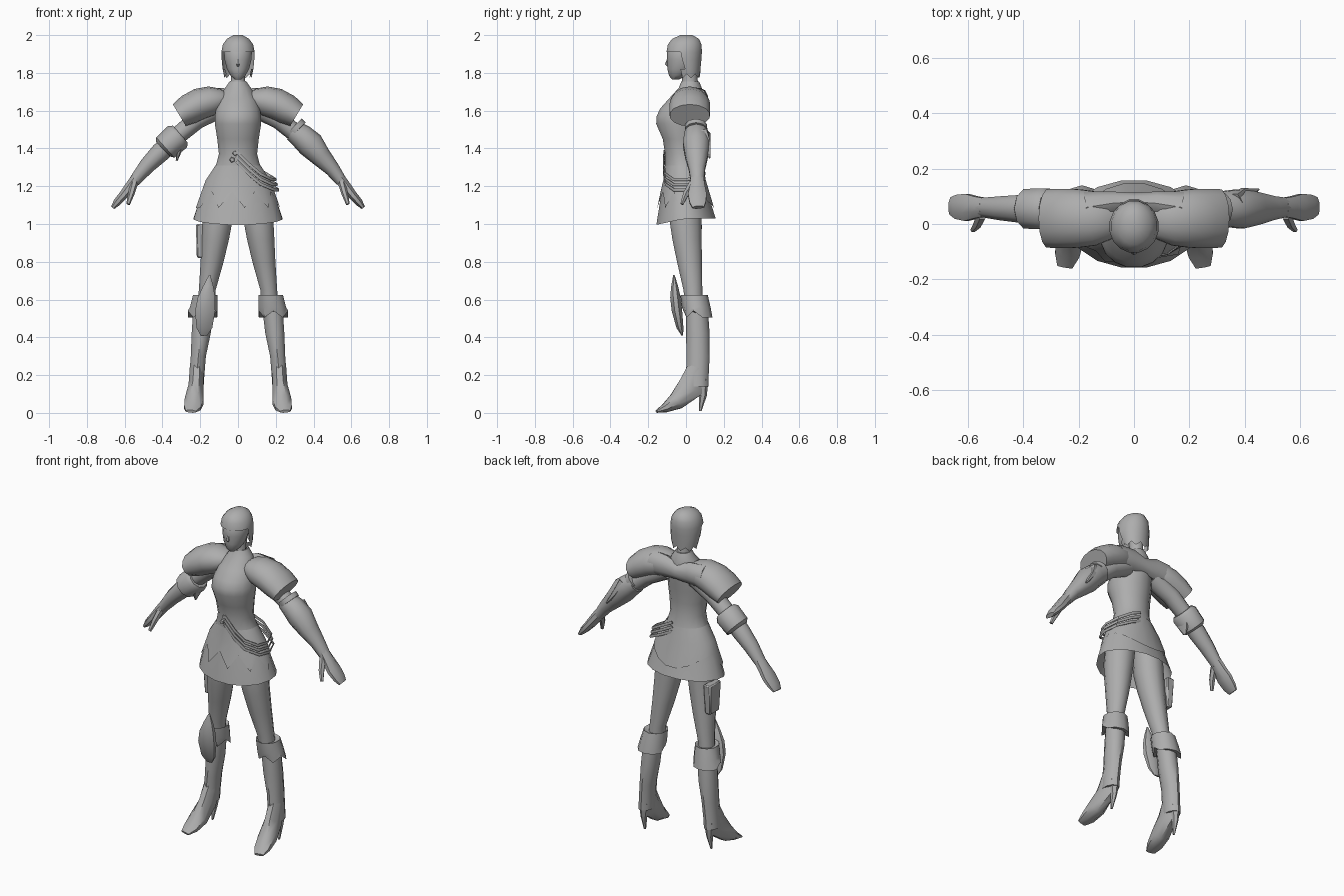
import bpy, bmesh, math
from mathutils import Vector

grey = bpy.data.materials.new("plain grey")
grey.diffuse_color = (0.42, 0.42, 0.42, 1)
X, Y, Z = Vector((1, 0, 0)), Vector((0, 1, 0)), Vector((0, 0, 1))


def finish(name, bm):
    bmesh.ops.recalc_face_normals(bm, faces=bm.faces)
    me = bpy.data.meshes.new(name)
    bm.to_mesh(me)
    bm.free()
    me.materials.append(grey)
    ob = bpy.data.objects.new(name, me)
    bpy.context.collection.objects.link(ob)
    return ob


def loft(name, secs, n=10, side=X, flat=False, caps=True, sx=1, edit=None):
    """Skin elliptical sections (x, y, z, half width along side, half depth).
    flat keeps the sections level, otherwise they follow the path."""
    bm = bmesh.new()
    pts = [Vector(s[:3]) for s in secs]
    rings = []
    for i, s in enumerate(secs):
        t = Z if flat else pts[min(i + 1, len(pts) - 1)] - pts[max(i - 1, 0)]
        w = (side - t * (side.dot(t) / t.dot(t))).normalized()
        u = t.cross(w).normalized()
        ring = []
        for k in range(n):
            a = 2 * math.pi * (k + 0.5) / n
            p = pts[i] + w * s[3] * math.cos(a) + u * s[4] * math.sin(a)
            if edit:
                p = edit(i, k, a, p)
            ring.append(bm.verts.new((p.x * sx, p.y, max(p.z, 0))))
        rings.append(ring)
    for r, q in zip(rings, rings[1:]):
        for k in range(n):
            bm.faces.new((r[k], r[(k + 1) % n], q[(k + 1) % n], q[k]))
    if caps:
        bm.faces.new(rings[0])
        bm.faces.new(rings[-1])
    return finish(name, bm)


def span(z, rx, front, back, x=0):
    """Level section given by its front and back y."""
    return (x, (front + back) / 2, z, rx, (back - front) / 2)


# torso and neck
loft("bodice", [
    span(1.18, .17, -.115, .10), span(1.24, .16, -.113, .10),
    span(1.30, .122, -.112, .085), span(1.37, .103, -.112, .07),
    span(1.45, .112, -.125, .07), span(1.53, .125, -.16, .08),
    span(1.57, .125, -.158, .085), span(1.61, .118, -.14, .09),
    span(1.66, .105, -.095, .095), span(1.72, .07, -.04, .085),
    span(1.755, .045, -.025, .07)], 16, flat=True)
loft("neck", [span(1.72, .048, -.03, .07), span(1.77, .038, -.02, .06),
              span(1.83, .042, -.03, .06)], 10, flat=True)

# skirt with a lower front hem
def skirt_hem(i, k, a, p):
    if i == 0:
        p.z -= .035 * max(0, -math.sin(a))
    return p

loft("skirt", [span(1.03, .24, -.16, .16), span(1.13, .207, -.138, .128),
               span(1.23, .168, -.118, .103)], 16, flat=True, caps=False, edit=skirt_hem)

# pointed jacket tail lying over the skirt
def tail_hem(i, k, a, p):
    if i == 0:
        s = math.sin(a)
        f = 1.0
        if s < -.3:
            f = 1.0 if k % 2 else .25
        elif s > 0:
            f = .3 + .7 * s ** 3
        z = 1.20 - .115 * f
        g = (1.23 - z) / .20
        p = Vector((math.cos(a) * (.174 + .072 * g),
                    -.0075 + .0075 * g + s * (.116 + .05 * g), z))
    return p

loft("jacket_tail", [span(1.10, .21, -.14, .14), span(1.23, .174, -.122, .107),
                     span(1.31, .121, -.113, .086)], 20, flat=True, caps=False, edit=tail_hem)

# head, nose and bobbed hair
loft("face", [span(1.766, .018, -.075, -.035), span(1.785, .04, -.09, .0),
              span(1.82, .06, -.098, .04), span(1.87, .073, -.10, .06),
              span(1.92, .076, -.10, .07), span(1.97, .05, -.06, .05)], 14, flat=True)
loft("nose", [(0, -.09, 1.885, .005, .006), (0, -.102, 1.845, .011, .010),
              (0, -.095, 1.835, .006, .005)], 6, flat=True)

def hair_tips(i, k, a, p):
    if i == 0:
        p.z += .022 * (k % 2)
    return p

hair = loft("hair", [span(1.772, .073, -.045, .075), span(1.82, .083, -.06, .078),
                     span(1.87, .088, -.09, .083), span(1.91, .09, -.105, .086),
                     span(1.95, .082, -.098, .084), span(1.98, .06, -.075, .07),
                     span(2.0, .025, -.03, .035)], 16, flat=True, edit=hair_tips)
bm = bmesh.new()
bm.from_mesh(hair.data)
gone = [f for f in bm.faces if f.calc_center_median().z < 1.895
        and (f.calc_center_median().y < -.015 or len(f.verts) > 4)]
bmesh.ops.delete(bm, geom=gone, context='FACES')
bm.to_mesh(hair.data)
bm.free()

# mantle joining the shoulder guards behind the neck
loft("back_mantle", [(-.17, .06, 1.65, .06, .07), (-.08, .075, 1.655, .045, .065),
                     (0, .08, 1.645, .035, .045), (.08, .075, 1.655, .045, .065),
                     (.17, .06, 1.65, .06, .07)], 10, side=Y)

# parts shared by both sides
for sx, tag in ((1, "left"), (-1, "right")):
    loft(tag + "_shoulder_guard", [
        (.055, .025, 1.665, .055, .03), (.085, .022, 1.66, .078, .058),
        (.14, .02, 1.65, .10, .08), (.20, .02, 1.635, .108, .085),
        (.26, .02, 1.605, .11, .082), (.31, .02, 1.575, .108, .068)],
        14, side=Y, sx=sx)
    loft(tag + "_upper_arm", [(.10, .04, 1.62, .06, .06), (.22, .05, 1.55, .055, .05),
                              (.34, .055, 1.45, .048, .046)], 10, side=Y, sx=sx)
    loft(tag + "_hand", [(.535, .06, 1.245, .036, .032), (.57, .06, 1.20, .043, .03),
                         (.605, .06, 1.155, .053, .026), (.64, .062, 1.115, .047, .022),
                         (.662, .065, 1.088, .034, .012)], 8, side=Y, sx=sx)
    loft(tag + "_thumb", [(.55, .035, 1.215, .022, .02), (.565, .0, 1.16, .017, .017),
                          (.582, -.022, 1.105, .009, .01)], 6, side=Y, sx=sx)
    loft(tag + "_leg", [
        span(.55, .047, -.005, .09, .17), span(.65, .046, -.015, .088, .163),
        span(.80, .063, -.05, .087, .137), span(.92, .075, -.075, .085, .12),
        span(1.02, .082, -.09, .085, .108), span(1.16, .085, -.085, .085, .095)],
        12, flat=True, sx=sx)
    loft(tag + "_boot_shaft", [
        span(.14, .042, -.0, .12, .222), span(.2, .042, .0, .12, .218),
        span(.3, .042, .003, .125, .21), span(.42, .053, .0, .125, .195),
        span(.56, .057, .0, .115, .182)], 10, flat=True, sx=sx)

    # folded boot cuff with an uneven lower edge
    def cuff_edge(i, k, a, p):
        if i == 0:
            p.z += .035 * (k % 2) * (math.sin(a) < 0)
        return p
    loft(tag + "_boot_cuff", [
        span(.505, .082, -.012, .14, .188), span(.56, .077, -.022, .13, .181),
        span(.625, .068, -.03, .115, .173), span(.615, .05, -.01, .095, .17)],
        10, flat=True, sx=sx, edit=cuff_edge)
    loft(tag + "_foot", [
        (.218, .06, .24, .04, .055), (.222, .025, .135, .043, .075),
        (.232, -.05, .062, .054, .05), (.241, -.11, .026, .048, .026),
        (.25, -.155, .008, .03, .008)], 8, sx=sx)
    loft(tag + "_heel", [span(.01, .006, .068, .082, .225), span(.09, .017, .068, .11, .222),
                         span(.18, .032, .06, .12, .22)], 6, flat=True, sx=sx)

# flared gauntlet with an elbow spike and strap on one arm
loft("gauntlet", [
    (.29, .055, 1.495, .06, .056), (.335, .055, 1.465, .068, .066),
    (.385, .055, 1.42, .074, .072), (.44, .056, 1.355, .062, .055),
    (.50, .058, 1.29, .045, .04), (.548, .06, 1.225, .036, .03)], 10, side=Y)
loft("elbow_spike", [(.37, .07, 1.48, .05, .03), (.40, .105, 1.42, .03, .02),
                     (.45, .125, 1.35, .004, .004)], 6, side=Y)
loft("arm_strap", [(.295, .053, 1.515, .062, .06), (.315, .053, 1.495, .062, .06)], 10, side=Y)

# bare forearm with a wide cuff on the other arm
loft("forearm", [(.32, .055, 1.465, .05, .046), (.41, .055, 1.38, .052, .052),
                 (.48, .057, 1.31, .045, .043), (.55, .06, 1.225, .036, .03)],
     10, side=Y, sx=-1)
loft("arm_cuff", [(.305, .055, 1.475, .065, .06), (.32, .055, 1.462, .078, .076),
                  (.385, .055, 1.405, .075, .072), (.395, .055, 1.395, .058, .055)],
     10, side=Y, sx=-1)
loft("arm_cuff_point", [(.30, .055, 1.415, .05, .012), (.315, .055, 1.375, .035, .012),
                        (.325, .055, 1.335, .006, .005)], 6, side=Y, sx=-1)

# leaf shaped knee guard
loft("knee_guard", [
    (-.18, -.02, .41, .02, .005), (-.178, -.032, .45, .045, .02),
    (-.174, -.048, .54, .058, .03), (-.167, -.056, .61, .05, .03),
    (-.158, -.06, .67, .03, .02), (-.15, -.064, .73, .004, .004)], 8, flat=True)

# thigh pouch
bm = bmesh.new()
bmesh.ops.create_cube(bm, size=1)
for v in bm.verts:
    taper = 1 if v.co.z > 0 else .8
    v.co = (-.198 + v.co.x * .05 * taper, .03 + v.co.y * .11 * taper, .91 + v.co.z * .18)
bmesh.ops.bevel(bm, geom=bm.edges[:], offset=.007, segments=1, affect='EDGES')
finish("thigh_pouch", bm)

# slung hip straps
for i in range(3):
    d, o = -.027 * i, .007 * i
    path = [(-.01, -.116, 1.385 + d), (.06, -.118, 1.315 + d), (.12, -.108, 1.265 + d),
            (.18 + o, -.065, 1.235 + d), (.20 + o, .0, 1.235 + d),
            (.175 + o, .075, 1.25 + d), (.10, .10, 1.295 + d), (.03, .09, 1.33 + d)]
    loft("hip_strap_%d" % (i + 1), [p + (.009, .004) for p in path], 6, side=Z)

# small buckles on the bodice front
for x, z in ((-.03, 1.34), (-.015, 1.375)):
    loft("buckle", [(x, -.105, z, .016, .016), (x, -.118, z, .012, .012)], 5)

# smooth shading with sharp edges kept
bpy.ops.object.select_all(action='SELECT')
bpy.context.view_layer.objects.active = hair
bpy.ops.object.shade_smooth_by_angle(angle=math.radians(42))
